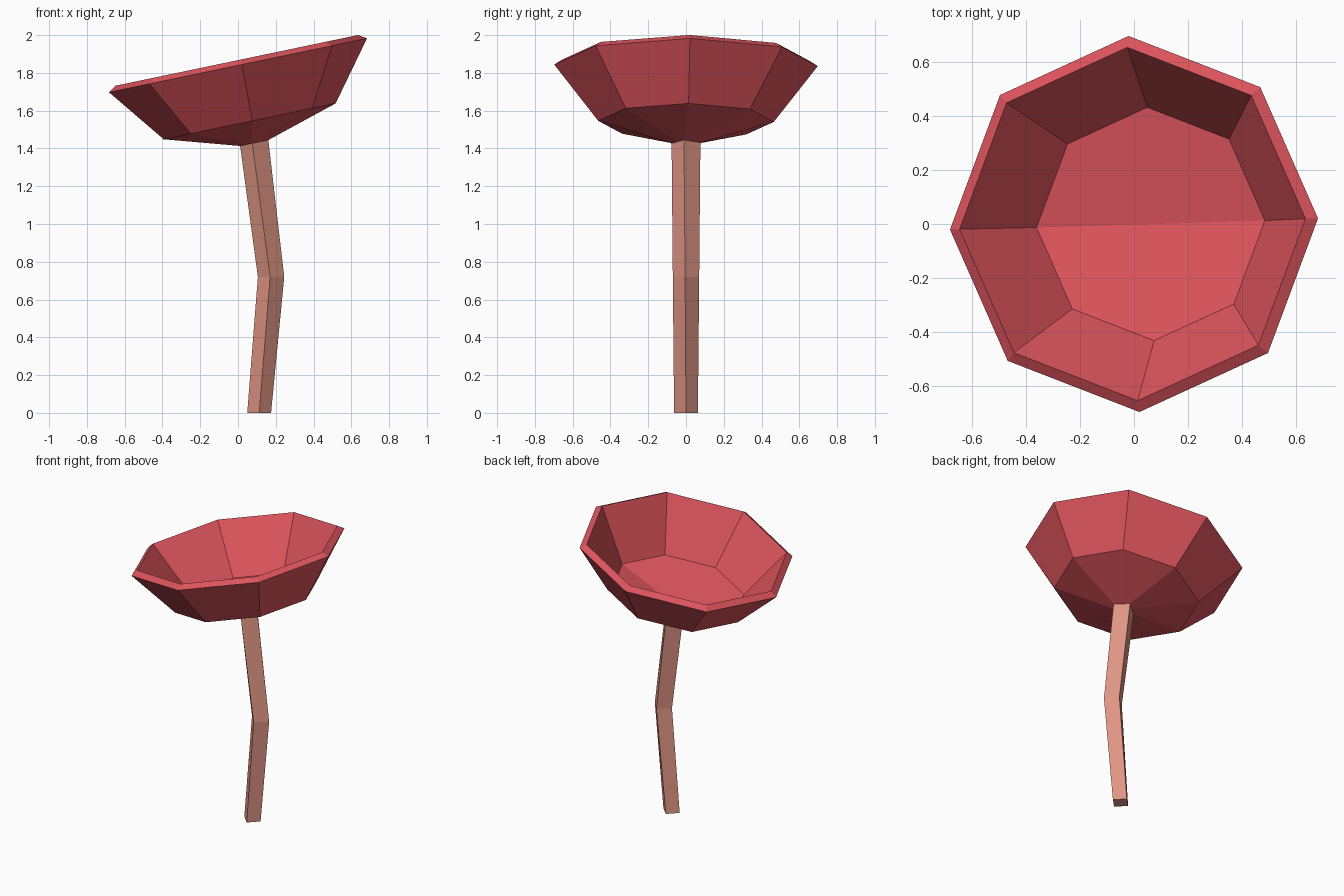
import bpy, bmesh
from math import radians, cos, sin, pi
from mathutils import Matrix

if "Cube" in bpy.data.objects:
    bpy.data.objects.remove(bpy.data.objects["Cube"])

TILT = Matrix.Translation((0, 0, 1.84)) @ Matrix.Rotation(radians(-11.8), 4, 'Y')


def material(name, rgb):
    m = bpy.data.materials.new(name)
    m.diffuse_color = (*rgb, 1)
    m.use_nodes = True
    m.node_tree.nodes["Principled BSDF"].inputs["Base Color"].default_value = m.diffuse_color
    return m


def ring(bm, n, r, z, twist=0.0, x=0.0, tilt=None, square=False):
    """Ring of n vertices; square pulls odd vertices onto the sides of a square."""
    verts = []
    for i in range(n):
        a = 2 * pi * i / n + radians(twist)
        k = r * cos(pi / 4) if square and i % 2 else r
        v = Matrix.Translation((x, 0, z)).to_translation()
        v.x += k * cos(a)
        v.y += k * sin(a)
        verts.append(bm.verts.new(tilt @ v if tilt else v))
    return verts


def bridge(bm, a, b):
    n = len(a)
    for i in range(n):
        j = (i + 1) % n
        bm.faces.new((a[i], a[j], b[j], b[i]))


def finish(bm, name, mat):
    bmesh.ops.recalc_face_normals(bm, faces=bm.faces)
    me = bpy.data.meshes.new(name)
    bm.to_mesh(me)
    bm.free()
    me.materials.append(mat)
    bpy.context.collection.objects.link(bpy.data.objects.new(name, me))


red = material("cap red", (0.73, 0.09, 0.11))
tan = material("stem salmon", (0.74, 0.30, 0.23))

# Cap: eight-sided tilted bowl, from the neck up the outside and down the inside
bm = bmesh.new()
neck = ring(bm, 8, 0.077, -0.42, -8, tilt=TILT, square=True)
rings = [neck] + [ring(bm, 8, r, z, 1.7, tilt=TILT) for r, z in
                  ((0.465, -0.303), (0.698, 0.0), (0.656, 0.027), (0.433, -0.303))]
for a, b in zip(rings, rings[1:]):
    bridge(bm, a, b)
bm.faces.new(neck)
# Inner floor: two halves that dip to the middle
f = rings[-1]
mid = bm.verts.new(TILT @ Matrix.Translation((0, 0, -0.405)).to_translation())
bm.faces.new(f[0:5] + [mid])
bm.faces.new(f[4:8] + [f[0], mid])
finish(bm, "mushroom_cap", red)

# Stem: bent square post, its top tilted with the cap
bm = bmesh.new()
parts = [ring(bm, 4, 0.063, 0.0, 0, x=0.112),
         ring(bm, 4, 0.070, 0.72, -4, x=0.175),
         ring(bm, 4, 0.077, -0.42, -8, tilt=TILT)]
for a, b in zip(parts, parts[1:]):
    bridge(bm, a, b)
bm.faces.new(parts[0])
bm.faces.new(parts[-1])
finish(bm, "stem", tan)
